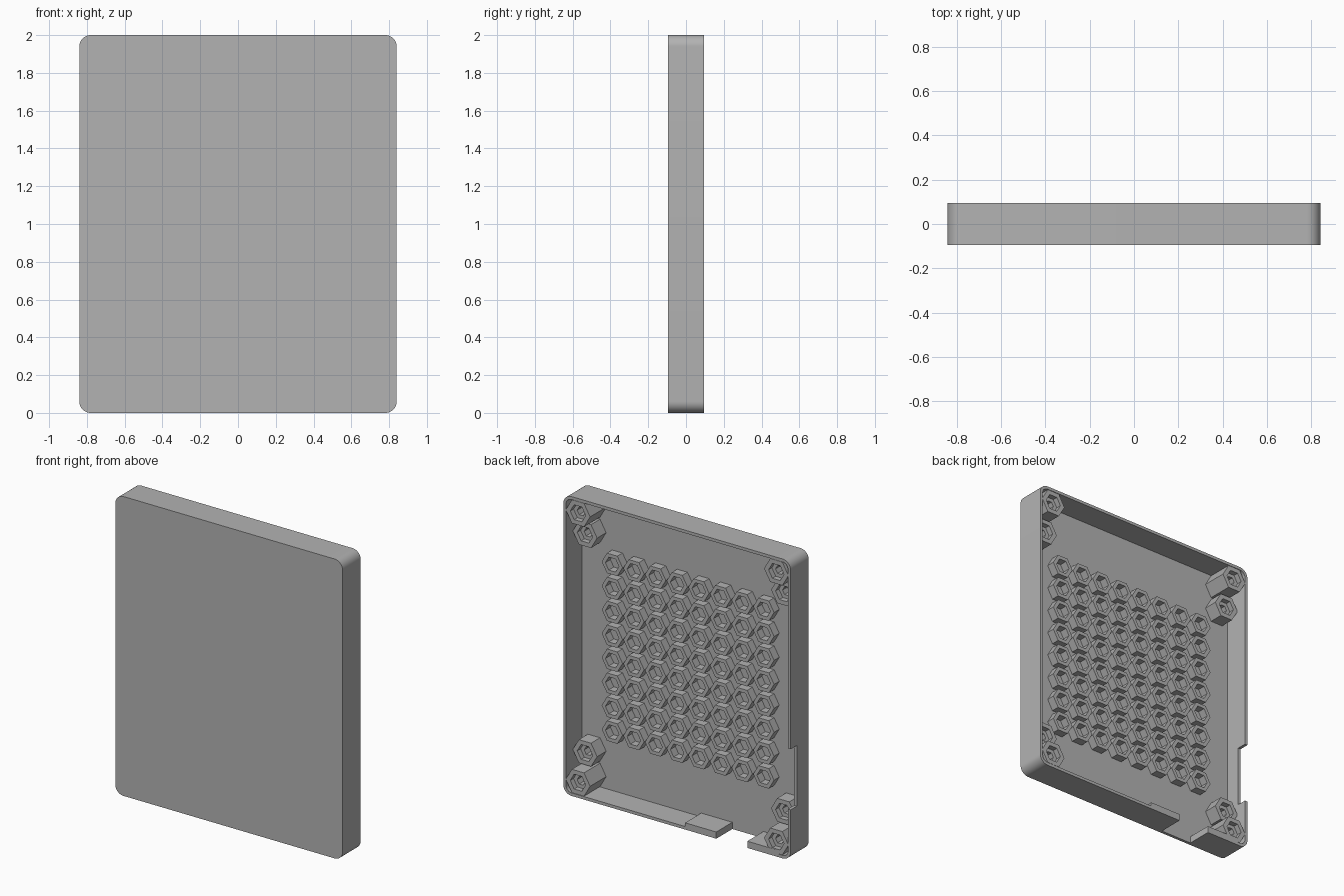
import bpy, bmesh
from math import cos, sin, pi, radians

cube = bpy.data.objects.get("Cube")
if cube:
    bpy.data.objects.remove(cube, do_unlink=True)

HALF_W, BACK, WALL = 0.84, 0.095, 0.02
FLOOR = -BACK + WALL

grey = bpy.data.materials.new("plain_grey")
grey.use_nodes = True
grey.diffuse_color = (0.45, 0.45, 0.45, 1)
grey.node_tree.nodes["Principled BSDF"].inputs["Base Color"].default_value = grey.diffuse_color


def make_object(name, bm):
    bmesh.ops.recalc_face_normals(bm, faces=bm.faces)
    mesh = bpy.data.meshes.new(name)
    bm.to_mesh(mesh)
    bm.free()
    mesh.materials.append(grey)
    obj = bpy.data.objects.new(name, mesh)
    bpy.context.collection.objects.link(obj)
    return obj


def box(name, x, y, z):
    """Box from (low, high) pairs."""
    bm = bmesh.new()
    bmesh.ops.create_cube(bm, size=1)
    for v in bm.verts:
        v.co = [lo + (hi - lo) * (c + 0.5) for c, (lo, hi) in zip(v.co, (x, y, z))]
    return make_object(name, bm)


def rounded_slab(name, inset, radius, y0, y1, steps=12):
    """Slab in the xz plane with rounded corners."""
    bm = bmesh.new()
    cx, cz = HALF_W - inset - radius, 1 - inset - radius
    verts = []
    for q, (sx, sz) in enumerate(((1, 1), (-1, 1), (-1, -1), (1, -1))):
        for i in range(steps + 1):
            a = pi / 2 * (q + i / steps)
            verts.append(bm.verts.new((sx * cx + radius * cos(a), y0, 1 + sz * cz + radius * sin(a))))
    face = bm.faces.new(verts)
    new = bmesh.ops.extrude_face_region(bm, geom=[face])["geom"]
    bmesh.ops.translate(bm, vec=(0, y1 - y0, 0), verts=[g for g in new if isinstance(g, bmesh.types.BMVert)])
    return make_object(name, bm)


def hex_tube(name, profile):
    """Six-sided turned shape about y, closed at its last ring."""
    bm = bmesh.new()
    rings = [[bm.verts.new((r * cos(k * pi / 3), y, r * sin(k * pi / 3))) for k in range(6)]
             for r, y in profile]
    for a, b in zip(rings, rings[1:]):
        for k in range(6):
            n = (k + 1) % 6
            bm.faces.new((a[k], a[n], b[n], b[k]))
    bm.faces.new(rings[0])
    bm.faces.new(rings[-1])
    return make_object(name, bm)


def cut(target, cutter):
    mod = target.modifiers.new("cut", 'BOOLEAN')
    mod.operation, mod.solver, mod.object = 'DIFFERENCE', 'EXACT', cutter
    bpy.context.view_layer.objects.active = target
    bpy.ops.object.modifier_apply(modifier=mod.name)
    bpy.data.objects.remove(cutter, do_unlink=True)


# Open tray with a side slot and a bottom port gap
GAP = (-0.52, -0.29)
tray = rounded_slab("tray", 0, 0.06, -BACK, BACK)
cut(tray, rounded_slab("hollow", WALL, 0.04, FLOOR, 0.2))
cut(tray, box("side_slot", (-0.9, -0.8), (0.03, 0.2), (0.34, 0.745)))
cut(tray, box("port_gap", GAP, (FLOOR, 0.2), (-0.1, 0.1)))
bpy.ops.object.select_all(action='DESELECT')
tray.select_set(True)
bpy.context.view_layer.objects.active = tray
bpy.ops.object.shade_smooth_by_angle(angle=radians(30))

# Thickened bottom wall on both sides of the port gap
for name, span in (("inner_port_ledge", (GAP[1], -0.06)), ("outer_port_ledge", (-0.75, GAP[0]))):
    box(name, span, (FLOOR, BACK), (WALL, 0.045))

# Grid of hollow pegs on the floor
PITCH, COUNT = 0.16, 8
start = -PITCH * (COUNT - 1) / 2
peg_top = -0.02
pegs = hex_tube("peg_grid", [(0.077, FLOOR), (0.077, peg_top), (0.05, peg_top), (0.05, FLOOR + 0.002)])
pegs.location = (start, 0, 1 + start)
for axis in ((PITCH, 0, 0), (0, 0, PITCH)):
    array = pegs.modifiers.new("array", 'ARRAY')
    array.count = COUNT
    array.use_relative_offset = False
    array.use_constant_offset = True
    array.constant_offset_displace = axis

# A tall and a short screw post in each corner
for label, z, top in (("tall", 0.9, 0.094), ("short", 0.73, 0.02)):
    profile = [(0.09, FLOOR), (0.09, top), (0.057, top), (0.057, top - 0.035),
               (0.03, top - 0.035), (0.03, FLOOR + 0.002)]
    for sx, side in ((1, "left"), (-1, "right")):
        for sz, level in ((1, "upper"), (-1, "lower")):
            post = hex_tube(f"{label}_post_{level}_{side}", profile)
            post.location = (sx * 0.733, 0, 1 + sz * z)
